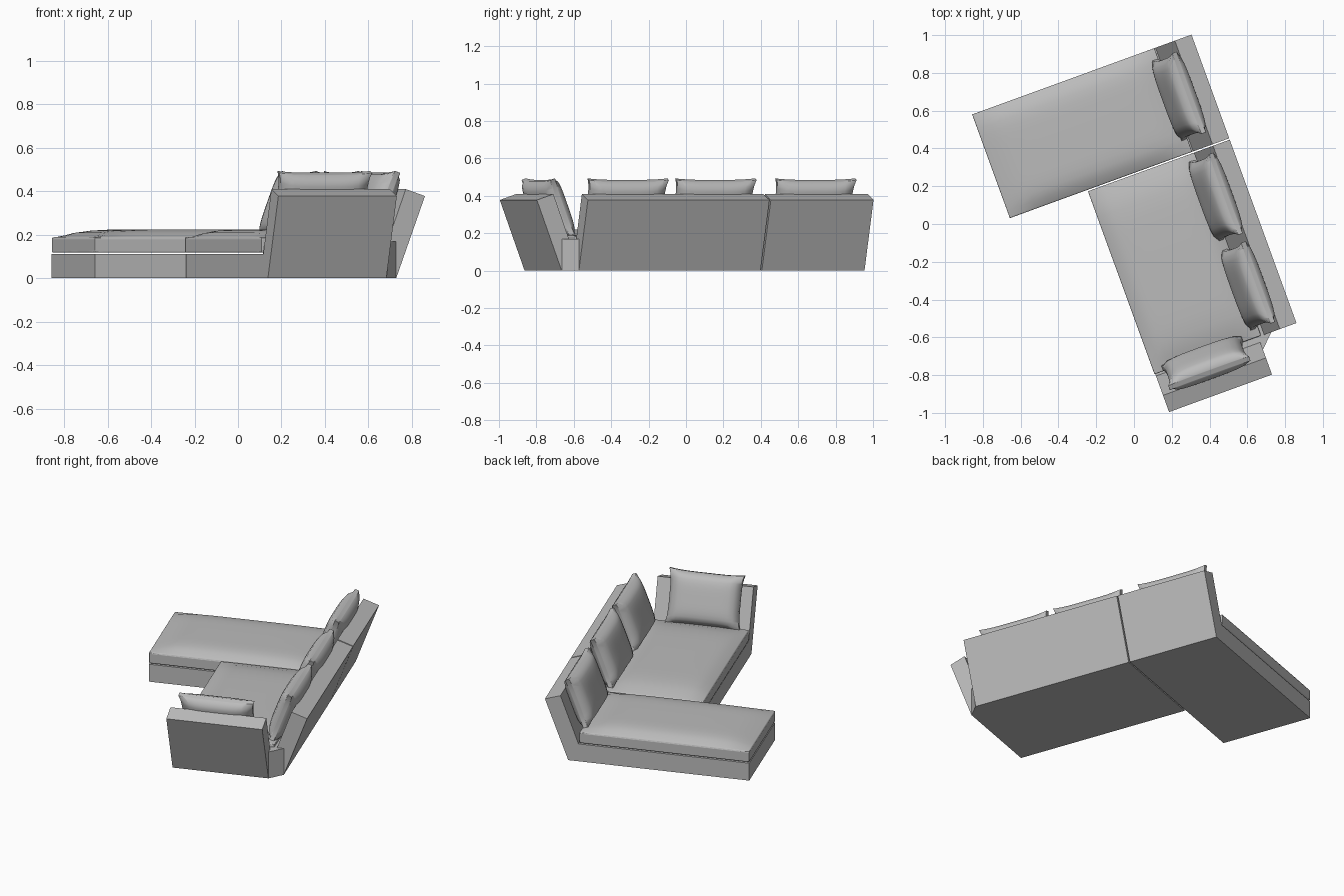
import bpy, bmesh, math
from mathutils import Matrix, Vector

if "Cube" in bpy.data.objects:
    bpy.data.objects.remove(bpy.data.objects["Cube"])

fabric = bpy.data.materials.new("grey_fabric")
fabric.use_nodes = True
grey = (0.5, 0.5, 0.5, 1)
fabric.diffuse_color = grey
fabric.node_tree.nodes["Principled BSDF"].inputs["Base Color"].default_value = grey

# The whole sofa is laid out square, then turned on the floor
TURN = Matrix.Rotation(math.radians(20), 4, 'Z')
LEAN = math.atan2(0.141, 0.378)


def finish(name, bm, smooth=False, bevel=0):
    bmesh.ops.recalc_face_normals(bm, faces=bm.faces)
    mesh = bpy.data.meshes.new(name)
    bm.to_mesh(mesh)
    bm.free()
    mesh.transform(TURN)
    mesh.materials.append(fabric)
    ob = bpy.data.objects.new(name, mesh)
    bpy.context.collection.objects.link(ob)
    if bevel:
        mod = ob.modifiers.new("soft_edges", 'BEVEL')
        mod.width, mod.segments = bevel, 3
        mod.limit_method, mod.angle_limit = 'ANGLE', math.radians(50)
    if smooth:
        bpy.ops.object.select_all(action='DESELECT')
        ob.select_set(True)
        bpy.context.view_layer.objects.active = ob
        bpy.ops.object.shade_smooth_by_angle(angle=math.radians(50))
    return ob


def prism(name, points, step):
    """Extrude a closed outline of 3D points along a vector."""
    bm = bmesh.new()
    face = bm.faces.new([bm.verts.new(p) for p in points])
    out = bmesh.ops.extrude_face_region(bm, geom=[face])
    top = [g for g in out["geom"] if isinstance(g, bmesh.types.BMVert)]
    bmesh.ops.translate(bm, verts=top, vec=step)
    return finish(name, bm)


def slab(name, u0, u1, v0, v1, z0, z1):
    pts = [(u0, v0, z0), (u1, v0, z0), (u1, v1, z0), (u0, v1, z0)]
    return prism(name, pts, (0, 0, z1 - z0))


def soft_block(cuts):
    """Subdivided cube spanning -1 to 1."""
    bm = bmesh.new()
    bmesh.ops.create_cube(bm, size=2)
    bmesh.ops.subdivide_edges(bm, edges=bm.edges, cuts=cuts, use_grid_fill=True)
    return bm


def seat_cushion(name, u0, u1, v0, v1):
    """Flat-bottomed cushion with a crowned top."""
    bm = soft_block(13)
    for v in bm.verts:
        a, b, c = v.co
        crown = 0.037 * (1 - a ** 6) * (1 - b ** 6)
        v.co = ((u0 + u1) / 2 + a * (u1 - u0) / 2,
                (v0 + v1) / 2 + b * (v1 - v0) / 2,
                0.118 + (c + 1) / 2 * (0.07 + crown))
    return finish(name, bm, True, 0.014)


def pillow(name, u, v, facing):
    """Puffed pillow with pinched corners, leaning back."""
    bm = soft_block(13)
    for p in bm.verts:
        a, b, c = p.co
        puff = 0.014 + 0.048 * math.sqrt((1 - a ** 4) * (1 - b ** 4))
        p.co = (c * puff,
                a * 0.228 * (1 - 0.07 * (1 - b ** 4)),
                b * 0.163 * (1 - 0.06 * (1 - a ** 4)))
    place = (Matrix.Translation((u, v, 0.337)) @ Matrix.Rotation(facing, 4, 'Z')
             @ Matrix.Rotation(LEAN, 4, 'Y'))
    bm.transform(place)
    return finish(name, bm, True, 0.008)


# Plinths
slab("chaise_base", -0.607, 0.44, 0.254, 0.838, 0, 0.112)
slab("seat_base", -0.166, 0.44, -0.8, 0.246, 0, 0.112)

# Leaning backrest panels, split where the two units meet
profile = [(0.488, 0), (0.629, 0.378), (0.535, 0.41), (0.385, 0)]
for name, v0, v1 in (("chaise_back", 0.254, 0.838), ("seat_back", -0.787, 0.246)):
    prism(name, [(u, v0, z) for u, z in profile], (0, v1 - v0, 0))

# Side arm shares the profile, leaning the other way
prism("side_arm", [(-0.166, -0.37 - u, z) for u, z in profile], (0.58, 0, 0))

# Filler between arm and back
corner = [(0.3, -0.857), (0.415, -0.857), (0.488, -0.787), (0.488, -0.65), (0.3, -0.65)]
prism("corner_filler", [(u, v, 0) for u, v in corner], (0, 0, 0.17))

# Seat cushions
seat_cushion("chaise_cushion", -0.607, 0.42, 0.254, 0.838)
seat_cushion("seat_cushion", -0.17, 0.43, -0.785, 0.246)

# Loose pillows
for i, v in enumerate((0.553, -0.016, -0.515)):
    pillow(f"back_pillow_{i + 1}", 0.455, v, 0)
pillow("arm_pillow", 0.105, -0.822, -math.pi / 2)
